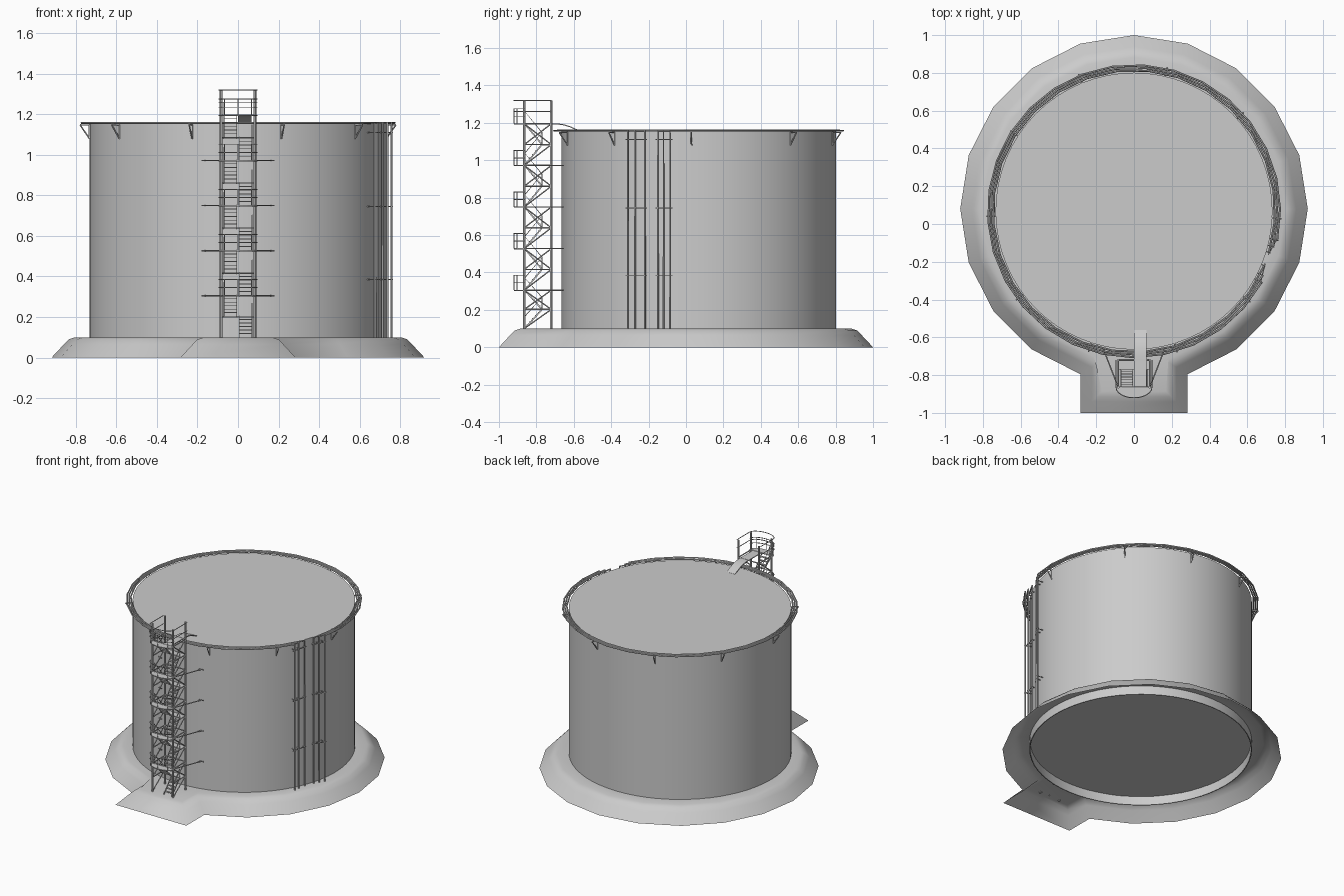
import bpy, bmesh, math
from math import sin, cos, radians, pi
from mathutils import Vector

old = bpy.data.objects.get("Cube")
if old:
    bpy.data.objects.remove(old)

GREY = (0.6, 0.6, 0.6, 1)
mat = bpy.data.materials.new("plain grey")
mat.use_nodes = True
mat.diffuse_color = GREY
mat.node_tree.nodes["Principled BSDF"].inputs["Base Color"].default_value = GREY

CY, R, TOP, DECK = 0.068, 0.733, 1.155, 0.1   # tank centre, radius, top, footing top


def add_object(name, mesh, angle=0):
    ob = bpy.data.objects.new(name, mesh)
    bpy.context.collection.objects.link(ob)
    mesh.materials.clear()
    mesh.materials.append(mat)
    if angle:
        bpy.ops.object.select_all(action='DESELECT')
        ob.select_set(True)
        bpy.context.view_layer.objects.active = ob
        bpy.ops.object.shade_smooth_by_angle(angle=radians(angle))
    return ob


def finish(name, bm, angle=0):
    mesh = bpy.data.meshes.new(name)
    bm.to_mesh(mesh)
    bm.free()
    return add_object(name, mesh, angle)


def rods(name, paths, radius):
    """Round bars along several paths, joined as one mesh."""
    curve = bpy.data.curves.new(name + "_path", 'CURVE')
    curve.dimensions = '3D'
    curve.bevel_depth = radius
    curve.bevel_resolution = 1
    curve.use_fill_caps = True
    for path in paths:
        s = curve.splines.new('POLY')
        s.points.add(len(path) - 1)
        for pt, co in zip(s.points, path):
            pt.co = (*co, 1)
    tmp = bpy.data.objects.new(name + "_tmp", curve)
    bpy.context.collection.objects.link(tmp)
    deps = bpy.context.evaluated_depsgraph_get()
    mesh = bpy.data.meshes.new_from_object(tmp.evaluated_get(deps))
    bpy.data.objects.remove(tmp)
    mesh.name = name
    return add_object(name, mesh, 40)


def prism(bm, points, offset):
    """Extrude a flat polygon by an offset vector."""
    face = bm.faces.new([bm.verts.new(p) for p in points])
    res = bmesh.ops.extrude_face_region(bm, geom=[face], use_keep_orig=True)
    verts = [v for v in res['geom'] if isinstance(v, bmesh.types.BMVert)]
    bmesh.ops.translate(bm, vec=offset, verts=verts)
    bmesh.ops.recalc_face_normals(bm, faces=bm.faces)


def plate(bm, x0, x1, y0, y1, z, t):
    prism(bm, [(x0, y0, z), (x1, y0, z), (x1, y1, z), (x0, y1, z)], (0, 0, t))


def polar(r, deg, z):
    return (r * cos(radians(deg)), CY + r * sin(radians(deg)), z)


# Tank: one revolved profile with a recessed floor
bm = bmesh.new()
profile = [(0, .101), (R - .006, .101), (R - .006, .037), (R, .037), (R, TOP), (0, TOP)]
vs = [bm.verts.new((r, CY, z)) for r, z in profile]
es = [bm.edges.new(pair) for pair in zip(vs, vs[1:])]
bmesh.ops.spin(bm, geom=vs + es, cent=(0, CY, 0), axis=(0, 0, 1),
               angle=2 * pi, steps=64, use_duplicate=False)
bmesh.ops.remove_doubles(bm, verts=bm.verts, dist=1e-4)
bmesh.ops.recalc_face_normals(bm, faces=bm.faces)
finish("tank", bm, 40)

# Earth footing: twenty-sided outline with a square apron at the front
outline = []
for i in range(19):
    a = radians(-72 + 18 * i)
    outline.append(Vector((0.92 * cos(a), 0.08 + 0.92 * sin(a))))
outline += [Vector((-0.284, -1)), Vector((0.284, -1))]


def inset(points, d):
    out = []
    for i, p in enumerate(points):
        e1 = (p - points[i - 1]).normalized()
        e2 = (points[(i + 1) % len(points)] - p).normalized()
        n1, n2 = Vector((-e1.y, e1.x)), Vector((-e2.y, e2.x))
        out.append(p + (n1 + n2) * d / (1 + n1.dot(n2)))
    return out


loops = [(inset(outline, d), z) for d, z in ((0, 0), (.06, .065), (.085, .09), (.115, DECK))]
centre = Vector((0, CY))
loops.append(([centre + (p - centre).normalized() * R for p in outline], DECK))
bm = bmesh.new()
rings = [[bm.verts.new((p.x, p.y, z)) for p in pts] for pts, z in loops]
for a, b in zip(rings, rings[1:]):
    for i in range(len(a)):
        j = (i + 1) % len(a)
        bm.faces.new((a[i], a[j], b[j], b[i]))
finish("footing", bm, 180)

# Three ring pipes round the rim, each dropping to the ground at both ends
pipes, clips = [], []
ends = ((.747, -.22, -.15), (.76, -.272, -.12), (.773, -.31, -.085))
for r, ya, yb in ends:
    a0 = math.degrees(math.asin((yb - CY) / r))
    a1 = math.degrees(math.asin((ya - CY) / r)) + 360
    arc = [polar(r, a0 + (a1 - a0) * i / 28, TOP + .003) for i in range(29)]
    pipes.append([(*arc[0][:2], DECK)] + arc + [(*arc[-1][:2], DECK)])
rods("ring_pipes", pipes, .0055)

# Clips that hold the dropping pipes to the wall
for z in (.385, .745, 1.11):
    for k in (1, 2):
        pts = []
        for (r, *ys), extra in ((ends[0], .012), (ends[2], -.012)):
            y = ys[k - 1] + (extra if k == 1 else -extra)
            pts.append((math.sqrt(r * r - (y - CY) ** 2), y, z))
        clips.append(pts)
    for r, ya, yb in ends:
        for y in (ya, yb):
            a = math.degrees(math.asin((y - CY) / r))
            clips.append([polar(R - .005, a, z), polar(r + .008, a, z)])
rods("pipe_clips", clips, .003)

# Angle brackets under the ring pipes
brackets = []
for i in range(10):
    a = 42 + 35 * i
    top_in, top_out, foot = polar(R, a, TOP - .007), polar(.78, a, TOP - .007), polar(R, a, TOP - .075)
    brackets += [[top_in, top_out], [top_out, foot], [foot, top_in]]
rods("rim_brackets", brackets, .004)

# Stair tower frame
PX, YF, YB = .083, -.865, -.72
levels = [DECK] + [.305 + .2225 * k for k in range(5)]
rods("tower_posts", [[(s * PX, y, DECK - .01), (s * PX, y, 1.32)]
                     for s in (-1, 1) for y in (YF, YB)], .0075)


def bow(z, back=YF):
    """Rounded rail bulging out at the front of the tower."""
    arc = [(.095 * cos(pi + pi * i / 12), YF + .055 * sin(pi + pi * i / 12), z) for i in range(13)]
    return [(-.095, back, z)] + arc + [(.095, back, z)]


braces, rails, arms = [], [], []
for n, z in enumerate(levels[1:], 1):
    low = levels[n - 1]
    mid = (z + low) / 2
    for s in (-1, 1):
        x = s * PX
        braces += [[(x, YF, z), (x, YB, z)], [(x, YF, mid), (x, YB, mid)],
                   [(x, YF, low), (x, YB, mid)], [(x, YB, mid), (x, YF, z)], [(x, YF, mid), (x, YB, z)]]
        if n < 5:
            arms.append([(x, YF, z), (s * .165, -.655, z)])
            arms.append([(s * .15, -.66, z), (s * .18, -.655, z)])
    braces += [[(-PX, YB, z), (PX, YB, z)], [(-PX, YF, z), (PX, YF, z)], [(-PX, YB, mid), (PX, YB, mid)]]
    rails += [bow(z + .04), bow(z + .08)]
    for i in (3, 6, 9):
        x, y = .095 * cos(pi + pi * i / 12), YF + .055 * sin(pi + pi * i / 12)
        rails.append([(x, y, z), (x, y, z + .08)])
rails += [bow(1.32, YB), bow(1.26, YB)]
rods("tower_braces", braces, .004)
rods("landing_rails", rails, .0025)
rods("wall_arms", arms, .0035)

# Rounded front landings and half landings at the back
bm = bmesh.new()
for n, z in enumerate(levels[1:], 1):
    prism(bm, bow(z - .004)[1:-1], (0, 0, .006))
    plate(bm, -PX, PX, -.77, YB, (z + levels[n - 1]) / 2 - .004, .006)
finish("landings", bm)

# Two flights per storey: up to the back on one side, up to the front on the other
bm = bmesh.new()
handrails = []
Y0, Y1, STEPS = -.862, -.77, 6
for low, high in zip(levels, levels[1:]):
    mid = (low + high) / 2
    for x0, x1, ya, yb, za, zb in ((.006, .07, Y0, Y1, low, mid), (-.07, -.006, Y1, Y0, mid, high)):
        for i in range(1, STEPS):
            t = i / STEPS
            y, z = ya + (yb - ya) * t, za + (zb - za) * t
            plate(bm, x0, x1, y - .007, y + .007, z, .004)
        for x in (x0, x1):
            prism(bm, [(x - .002, ya, za - .006), (x - .002, yb, zb - .006),
                       (x - .002, yb, zb + .006), (x - .002, ya, za + .006)], (.004, 0, 0))
        x = x1 if x0 > 0 else x0
        handrails += [[(x, ya, za), (x, ya, za + .065), (x, yb, zb + .065), (x, yb, zb)]]
finish("stair_flights", bm)
rods("stair_handrails", handrails, .0025)

# Walkway curving from the top landing down onto the roof
bm = bmesh.new()
path = [(-.86, 1.197), (-.7, 1.197), (-.66, 1.194), (-.62, 1.182), (-.585, 1.166), (-.56, 1.156)]
lower = [(0, y, z - .006) for y, z in reversed(path)]
prism(bm, [(0, y, z) for y, z in path] + lower, (.066, 0, 0))
finish("roof_walkway", bm, 40)
